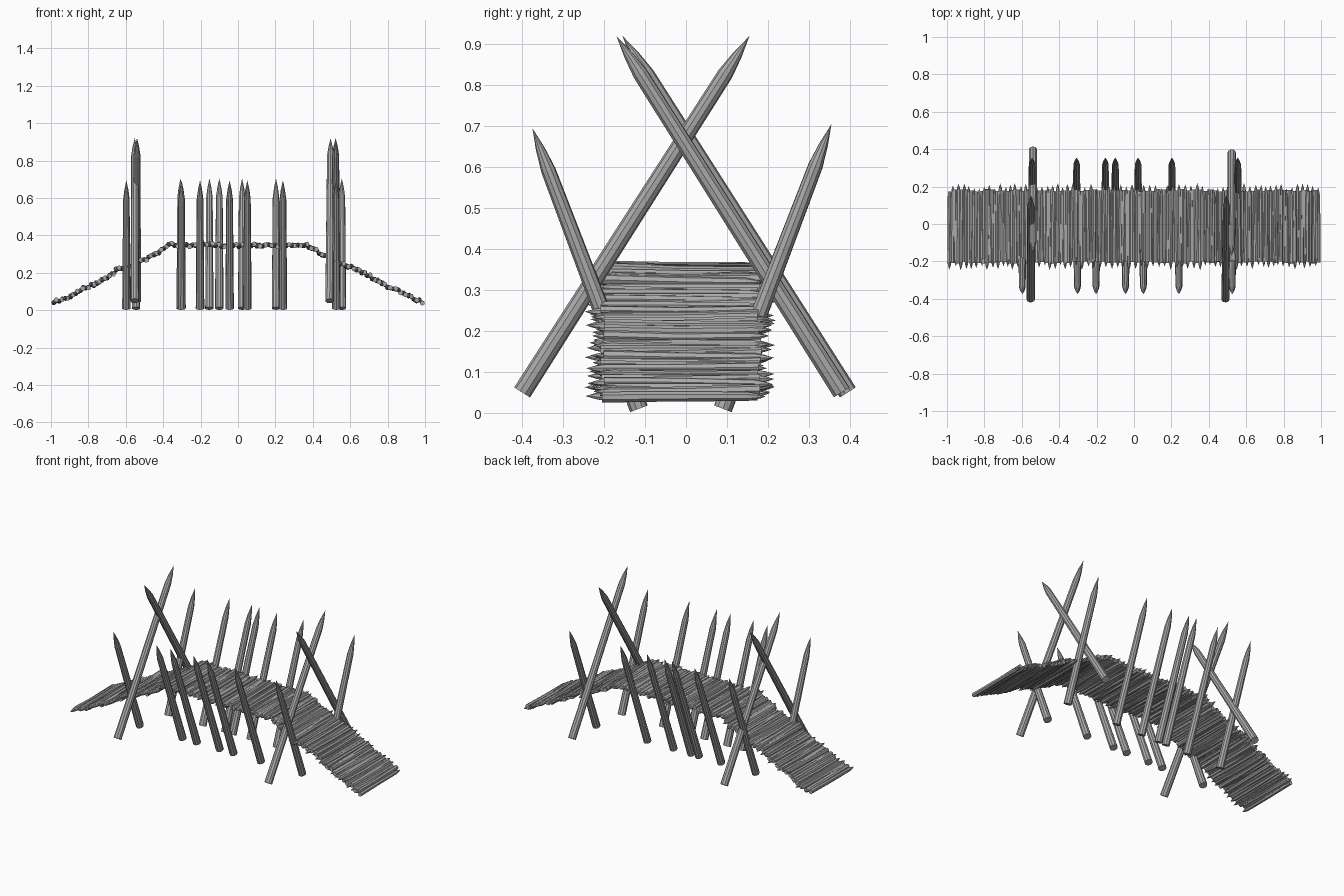
import bpy, bmesh, math, random
from mathutils import Vector

if "Cube" in bpy.data.objects:
    bpy.data.objects.remove(bpy.data.objects["Cube"])

random.seed(4)
wood = bpy.data.materials.new("grey wood")
wood.diffuse_color = (0.4, 0.4, 0.4, 1)
wood.use_nodes = True
wood.node_tree.nodes["Principled BSDF"].inputs["Base Color"].default_value = wood.diffuse_color


def stake(bm, a, b, r0, r1, point, sides=8, bend=Vector((0, 0, 0))):
    """Pole from blunt end a to sharpened end b; point = length of the sharpened part."""
    a, b = Vector(a), Vector(b)
    d = b - a
    length = d.length
    d.normalize()
    u = d.orthogonal().normalized()
    v = d.cross(u)
    f = 1 - point / length
    phase = random.random() * math.tau
    rings = []
    for t, r in ((0, r0), (f * 0.5, (r0 + r1) / 2), (f, r1), (f + (1 - f) * 0.5, r1 * 0.62)):
        c = a + d * length * t + bend * math.sin(math.pi * t)
        rings.append([bm.verts.new(c + r * (u * math.cos(phase + math.tau * i / sides)
                                            + v * math.sin(phase + math.tau * i / sides)))
                      for i in range(sides)])
    tip = bm.verts.new(b)
    bm.faces.new(rings[0][::-1])
    for i in range(sides):
        j = (i + 1) % sides
        for lo, hi in zip(rings, rings[1:]):
            bm.faces.new((lo[i], lo[j], hi[j], hi[i]))
        bm.faces.new((rings[-1][i], rings[-1][j], tip))


def finish(bm, name):
    bmesh.ops.recalc_face_normals(bm, faces=bm.faces)
    me = bpy.data.meshes.new(name)
    bm.to_mesh(me)
    bm.free()
    me.materials.append(wood)
    bpy.context.collection.objects.link(bpy.data.objects.new(name, me))


# Deck: thin sharpened sticks laid side by side along the arched path
path = [Vector(p) for p in (
    (-0.985, 0.045), (-0.9, 0.07), (-0.83, 0.115), (-0.7, 0.17), (-0.65, 0.213), (-0.56, 0.24),
    (-0.45, 0.295), (-0.36, 0.353), (-0.28, 0.347), (0.3, 0.35), (0.36, 0.353), (0.45, 0.30),
    (0.55, 0.25), (0.68, 0.20), (0.78, 0.135), (0.85, 0.112), (0.93, 0.065), (0.985, 0.045))]


def along(t):
    total = sum((q - p).length for p, q in zip(path, path[1:]))
    s = t * total
    for p, q in zip(path, path[1:]):
        seg = (q - p).length
        if s <= seg:
            return p.lerp(q, s / seg)
        s -= seg
    return path[-1]


bm = bmesh.new()
count = 136
for i in range(count):
    p = along(i / (count - 1))
    z = p.y + random.uniform(-0.006, 0.006)
    dx, dz = random.uniform(-0.003, 0.003), random.uniform(-0.004, 0.004)
    blunt, sharp = (-0.205, 0.205) if i % 2 else (0.18, -0.235)
    sharp += random.uniform(-0.015, 0.015)
    blunt += random.uniform(-0.006, 0.006)
    stake(bm, (p.x - dx, blunt, z - dz), (p.x + dx, sharp, z + dz), 0.0135, 0.0115, 0.045, 7,
          Vector((0, 0, random.uniform(-0.005, 0.002))))
finish(bm, "deck_sticks")

# Leaning posts along both edges
front_x = (-0.597, -0.302, -0.203, -0.045, 0.05, 0.24, 0.525)
back_x = (-0.545, -0.307, -0.153, -0.1, 0.022, 0.203, 0.555)
for name, xs, y0, y1, top in (("front_post", front_x, -0.115, -0.375, 0.695),
                              ("back_post", back_x, 0.09, 0.355, 0.705)):
    for i, x in enumerate(xs):
        bm = bmesh.new()
        stake(bm, (x, y0, 0.01), (x, y1, top), 0.023, 0.018, 0.11, 10)
        finish(bm, f"{name}_{i + 1}")

# Crossed poles over each end of the bridge
for name, x, foot, tip in (("left_cross_pole_a", -0.552, -0.4, 0.155),
                           ("left_cross_pole_b", -0.54, 0.395, -0.155),
                           ("right_cross_pole_a", 0.489, -0.4, 0.155),
                           ("right_cross_pole_b", 0.522, 0.38, -0.17)):
    bm = bmesh.new()
    stake(bm, (x, foot, 0.05), (x + (0.006 if x > -0.55 and foot < 0 else 0), tip, 0.92),
          0.023, 0.019, 0.11, 10)
    finish(bm, name)
